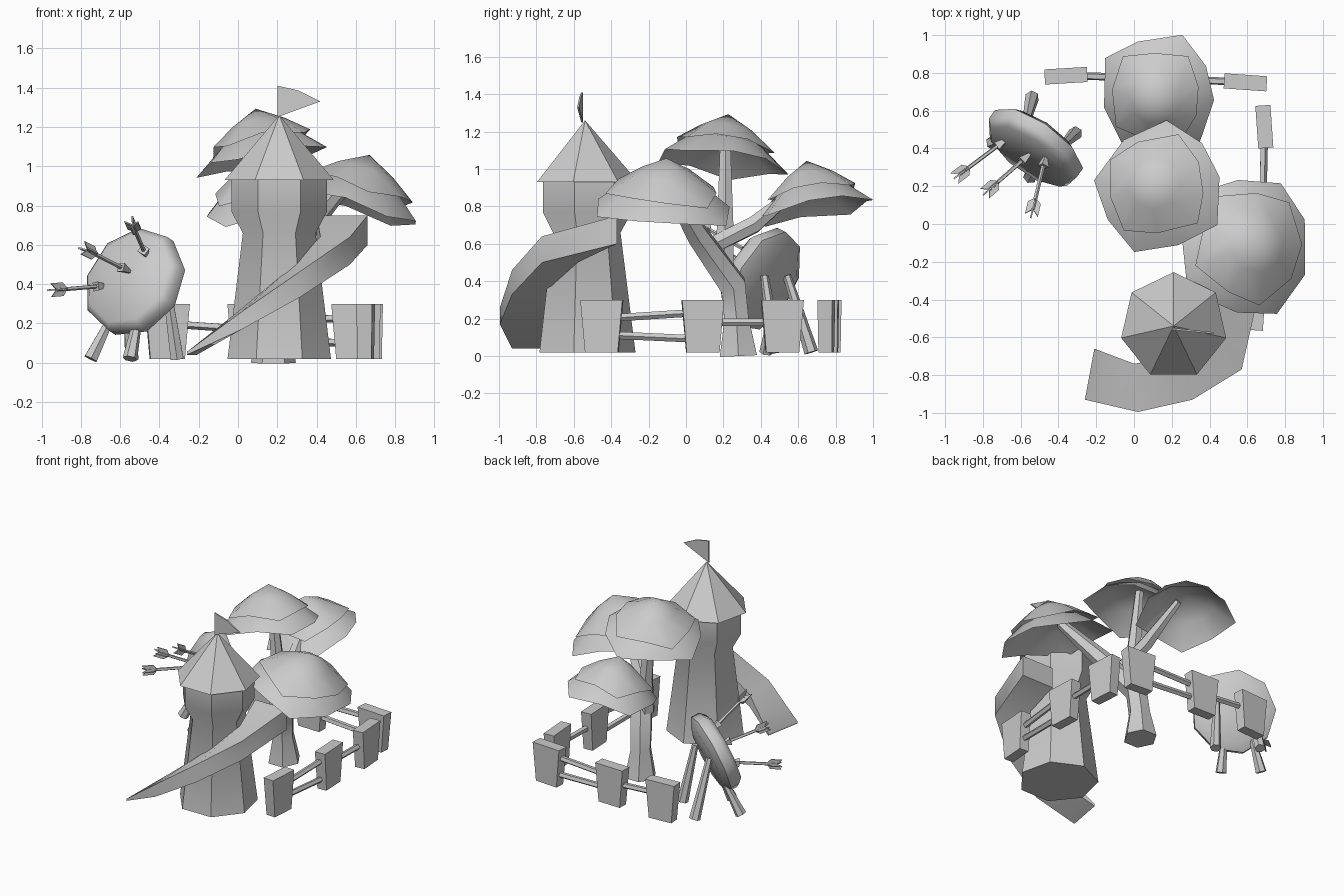
import bpy, bmesh, math, random
from mathutils import Vector as V

if "Cube" in bpy.data.objects:
    bpy.data.objects.remove(bpy.data.objects["Cube"])

random.seed(4)

def loft(name, rings, cap=True, smooth=40):
    """Skin a list of vertex rings; a one-point ring makes a tip."""
    bm = bmesh.new()
    vs = [[bm.verts.new(p) for p in r] for r in rings]
    for a, b in zip(vs, vs[1:]):
        n = max(len(a), len(b))
        for i in range(n):
            j = (i + 1) % n
            quad = [a[i % len(a)], a[j % len(a)], b[j % len(b)], b[i % len(b)]]
            bm.faces.new(list(dict.fromkeys(quad)))
    if cap:
        for r in (vs[0], vs[-1]):
            if len(r) > 2:
                bm.faces.new(r)
    bmesh.ops.recalc_face_normals(bm, faces=bm.faces)
    me = bpy.data.meshes.new(name)
    bm.to_mesh(me)
    bm.free()
    ob = bpy.data.objects.new(name, me)
    bpy.context.collection.objects.link(ob)
    if smooth:
        bpy.ops.object.select_all(action='DESELECT')
        ob.select_set(True)
        bpy.context.view_layer.objects.active = ob
        bpy.ops.object.shade_smooth_by_angle(angle=math.radians(smooth))
    return ob

def ring(c, axis, r, n, ph=0.0):
    q = V((0, 0, 1)).rotation_difference(V(axis).normalized())
    return [V(c) + q @ V((r * math.cos(ph + math.tau * i / n), r * math.sin(ph + math.tau * i / n), 0))
            for i in range(n)]

def limb(name, pts, n=6):
    """Tapered tube through (x, y, z, radius) points."""
    rings = []
    for i, p in enumerate(pts):
        d = V(pts[min(i + 1, len(pts) - 1)][:3]) - V(pts[max(i - 1, 0)][:3])
        rings.append(ring(p[:3], d, p[3], n))
    return loft(name, rings, smooth=50)

# Tower with seven sides, pointed roof and pennant
TX, TY = 0.21, -0.54
def turret(name, prof):
    return loft(name, [ring((TX, TY, z), (0, 0, 1), r, 7, math.pi / 2) if r else [(TX, TY, z)]
                       for r, z in prof])
turret("tower_body", [(.27, .02), (.19, .66), (.25, .77), (.25, .94)])
turret("tower_roof", [(.285, .93), (0, 1.26)])
flag = [(.20, 1.25), (.42, 1.33), (.31, 1.385), (.20, 1.41)]
loft("pennant", [[(x, -.555 + s - .1 * (x - .2), z) for x, z in flag] for s in (-.005, .005)], smooth=0)

# Slide curling around the tower: outer xy, inner xy, underside z, depth
slide = [(-.26, -.93, -.21, -.66, .04, .015), (.02, -.995, 0, -.74, .17, .09), (.31, -.93, .24, -.70, .33, .13),
         (.57, -.77, .42, -.58, .50, .14), (.66, -.37, .40, -.37, .60, .15)]
loft("slide", [[(a, b, z), (a, b, z + h), (c, d, z + h), (c, d, z)] for a, b, c, d, z, h in slide], smooth=60)

# Tree trunk and branches
limb("trunk", [(.18, .28, 0, .115), (.18, .27, .2, .075), (.19, .25, .38, .08), (.32, .06, .65, .065),
               (.56, -.1, .92, .035)])
limb("branch_middle", [(.19, .2, .45, .065), (.18, .21, .7, .05), (.13, .21, 1.18, .03)])
limb("branch_back", [(.22, .16, .6, .05), (.19, .36, .7, .05), (.14, .63, .92, .025)])

# Leaf canopies: two ragged open cones each, tilted
def canopy(name, brim, normal, r, drop):
    n = V(normal).normalized()
    q = V((0, 0, 1)).rotation_difference(n)
    top = V(brim) + n * drop
    def ragged(rad, z, ph, k=9, amp=.02):
        out = []
        for i in range(k):
            s = (1 if i % 2 else -1) * amp
            a = ph + math.tau * i / k + random.uniform(-.08, .08)
            out.append(top + q @ V(((rad + s) * math.cos(a), (rad + s) * math.sin(a), z - s * .8)))
        return out
    ph = random.uniform(0, 1)
    loft(name + "_upper", [[top], ragged(r * .40, -drop * .28, ph, amp=0), ragged(r * .80, -drop * .66, ph)],
         cap=False, smooth=35)
    loft(name + "_lower", [[top - n * drop * .3], ragged(r * .6, -drop * .58, ph + .3, amp=0),
                           ragged(r, -drop, ph + .3)], cap=False, smooth=35)

canopy("canopy_back", (.13, .69, .78), (-.14, -.17, 1), .32, .27)
canopy("canopy_middle", (.14, .19, 1.03), (-.19, .14, 1), .345, .27)
canopy("canopy_right", (.59, -.12, .79), (.30, .06, 1), .375, .28)

# Fence boards, wider at the top, and rails
def board(x, y, ang):
    ux, uy = math.cos(ang), math.sin(ang)
    def rect(w, t, z):
        return [(x + ux * a * w - uy * b * t, y + uy * a * w + ux * b * t, z)
                for a, b in ((-1, -1), (1, -1), (1, 1), (-1, 1))]
    loft("fence_board", [rect(.088, .036, .02), rect(.113, .04, .30)], smooth=0)

back = [(-.36, .785, .06), (.06, .775, -.03), (.59, .75, -.07)]
side = [(.65, -.45, 1.5), (.68, .09, 1.62), (.69, .515, 1.64)]
for b in back + side:
    board(*b)
def rail(p, q, z0, z1):
    limb("fence_rail", [(*p[:2], z0, .021), (*q[:2], z1, .021)], 5)
rail(back[0], back[1], .20, .17)
rail(back[1], back[2], .21, .23)
rail(back[1], back[2], .12, .10)
rail(side[0], side[1], .20, .235)
rail(side[0], side[1], .115, .09)
rail(side[1], side[2], .18, .18)

# Archery target: bevelled nine-sided disc leaning back
C, N = V((-.525, .41, .41)), V((-.54, -.76, .36)).normalized()
loft("target_disc", [ring(C + N * d, N, r, 9, .35) for d, r in
                     ((-.065, .22), (-.03, .285), (.03, .285), (.065, .25))], smooth=50)
for top, foot in (((-.57, .54, .43), (-.54, .67, .02)), ((-.37, .42, .43), (-.31, .48, .02)),
                  ((-.65, .46, .22), (-.75, .43, .02)), ((-.51, .33, .22), (-.55, .25, .02))):
    limb("target_leg", [(*top, .022), (*foot, .038)], 6)

# Arrows with wedge heads and crossed fletching
def arrow(tip, tail):
    tip, tail = V(tip), V(tail)
    d = (tail - tip).normalized()
    u = d.cross(V((0, 0, 1))).normalized()
    w = d.cross(u)
    limb("arrow_shaft", [(*(tip - d * .03), .011), (*(tail - d * .02), .011)], 5)
    loft("arrow_head", [ring(tip - d * .04, d, .008, 4), ring(tip + d * .03, d, .032, 4)], smooth=0)
    for s, t in ((u, w), (w, u)):
        outline = [(-.09, 0), (-.06, .035), (.015, .035), (-.02, 0), (.015, -.035), (-.06, -.035)]
        loft("arrow_fletching", [[tail + d * a + s * b + t * k for a, b in outline] for k in (-.004, .004)],
             smooth=0)

arrow((-.70, .43, .39), (-.94, .25, .37))
arrow((-.575, .35, .475), (-.78, .17, .58))
arrow((-.475, .33, .56), (-.54, .06, .71))
